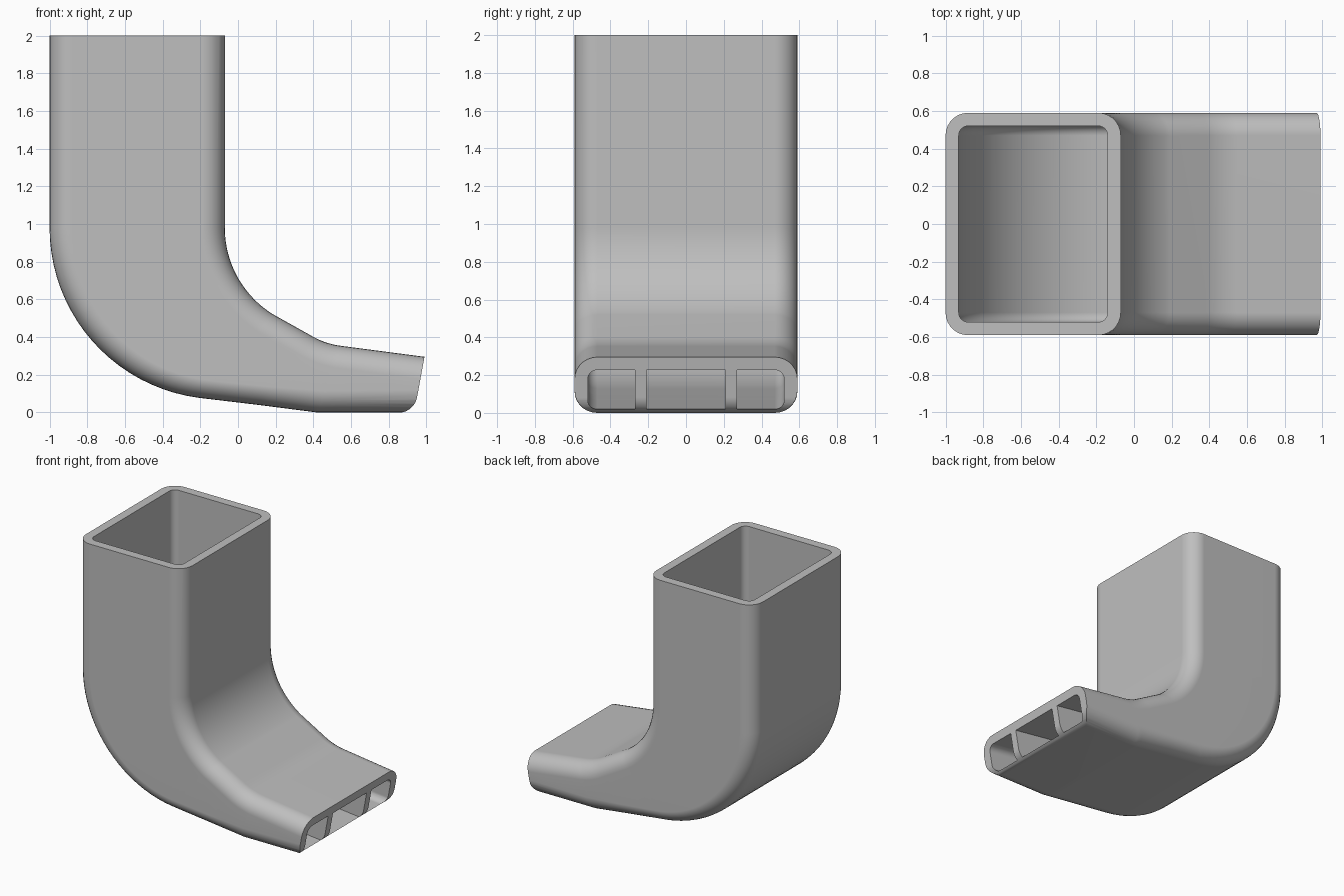
import bpy, bmesh
from math import sin, cos, radians
from mathutils import Vector

cube = bpy.data.objects.get("Cube")
if cube:
    bpy.data.objects.remove(cube, do_unlink=True)

HALF_WIDTH, WALL = 0.59, 0.07

plastic = bpy.data.materials.new("grey plastic")
plastic.use_nodes = True
GREY = (0.52, 0.52, 0.52, 1)
plastic.diffuse_color = GREY
plastic.node_tree.nodes["Principled BSDF"].inputs["Base Color"].default_value = GREY


def arc(cx, cz, r, start, end, n):
    angles = [radians(start + (end - start) * i / n) for i in range(n + 1)]
    return [Vector((cx + r * cos(a), 0, cz + r * sin(a))) for a in angles]


def finish(name, bm):
    bmesh.ops.recalc_face_normals(bm, faces=bm.faces)
    mesh = bpy.data.meshes.new(name)
    bm.to_mesh(mesh)
    bm.free()
    mesh.materials.append(plastic)
    obj = bpy.data.objects.new(name, mesh)
    bpy.context.collection.objects.link(obj)
    return obj


def section(low, high, half, radius, n=7):
    """Rounded rectangle spanning from the low to the high rail."""
    mid, up = (low + high) / 2, (high - low).normalized()
    tall = (high - low).length / 2
    loop = []
    for k, (sy, su) in enumerate(((1, 1), (-1, 1), (-1, -1), (1, -1))):
        for i in range(n + 1):
            a = radians(90 * (k + i / n))
            y = sy * (half - radius) + radius * cos(a)
            u = su * (tall - radius) + radius * sin(a)
            loop.append(mid + up * u + Vector((0, y, 0)))
    return loop


def sweep(name, rails, half, radius):
    bm = bmesh.new()
    rings = [[bm.verts.new(p) for p in section(a, b, half, radius)] for a, b in rails]
    for r0, r1 in zip(rings, rings[1:]):
        for i in range(len(r0)):
            j = (i + 1) % len(r0)
            bm.faces.new((r0[i], r0[j], r1[j], r1[i]))
    bm.faces.new(rings[0])
    bm.faces.new(rings[-1])
    return finish(name, bm)


def prism(name, points, y0, y1):
    bm = bmesh.new()
    face = bm.faces.new([bm.verts.new((p.x, y0, p.z)) for p in points])
    out = bmesh.ops.extrude_face_region(bm, geom=[face])["geom"]
    bmesh.ops.translate(bm, vec=(0, y1 - y0, 0),
                        verts=[v for v in out if isinstance(v, bmesh.types.BMVert)])
    return finish(name, bm)


def boolean(obj, cutter, operation):
    mod = obj.modifiers.new("cut", "BOOLEAN")
    mod.operation, mod.object, mod.solver = operation, cutter, "EXACT"
    with bpy.context.temp_override(object=obj, active_object=obj):
        bpy.ops.object.modifier_apply(modifier=mod.name)
    bpy.data.objects.remove(cutter, do_unlink=True)


def pt(x, z):
    return Vector((x, 0, z))


# Side rails: the outer bend and the inner bend, flattening into the spout
outer = arc(-0.09, 0.98, 0.91, 180, 262.65, 20)
inner = arc(0.47, 0.98, 0.54, 180, 238.5, 20)
flare = arc(0.60, 0.77, 0.42, 238.5, 262.5, 8)
base = [pt(0.1, 0.041).lerp(pt(0.42, 0), i / 8) for i in range(9)]
rails = [(pt(-1, 2.2), pt(-0.07, 2.2))]
rails += list(zip(outer + base, inner + flare))
rails.append((pt(1.1, 0), pt(1.1, 0.281)))

# Hollow, set in by the wall, with a floor that thins toward the mouth
bore_rails = []
for low, high in rails:
    up = (high - low).normalized()
    floor = 0.001 if low.x > 1 else WALL
    bore_rails.append((low + up * floor, high - up * WALL))

duct = sweep("curved_duct", rails, HALF_WIDTH, 0.12)
bore = sweep("bore", bore_rails, HALF_WIDTH - WALL, 0.05)

# Two dividers are left standing in the mouth
for side in (-1, 1):
    slab = prism("divider", [pt(0.45, -1), pt(1.5, -1), pt(1.5, 1), pt(0.45, 1)],
                 side * 0.24 - 0.03, side * 0.24 + 0.03)
    boolean(bore, slab, "DIFFERENCE")
boolean(duct, bore, "DIFFERENCE")

# Trim the level top and the slanted mouth with its rounded lower lip
trim = [pt(-1.3, 2), pt(-1.3, -0.2), pt(0.85, -0.2)]
trim += arc(0.85, 0.1, 0.102, 270, 350, 10) + [pt(1.031, 0.52), pt(1.031, 2)]
boolean(duct, prism("trim", trim, -1, 1), "INTERSECT")

# Smooth bends with crisp rims
bpy.ops.object.select_all(action="DESELECT")
duct.select_set(True)
bpy.context.view_layer.objects.active = duct
bpy.ops.object.shade_smooth_by_angle(angle=radians(30))
normals = duct.modifiers.new("even_shading", "WEIGHTED_NORMAL")
normals.keep_sharp = True
